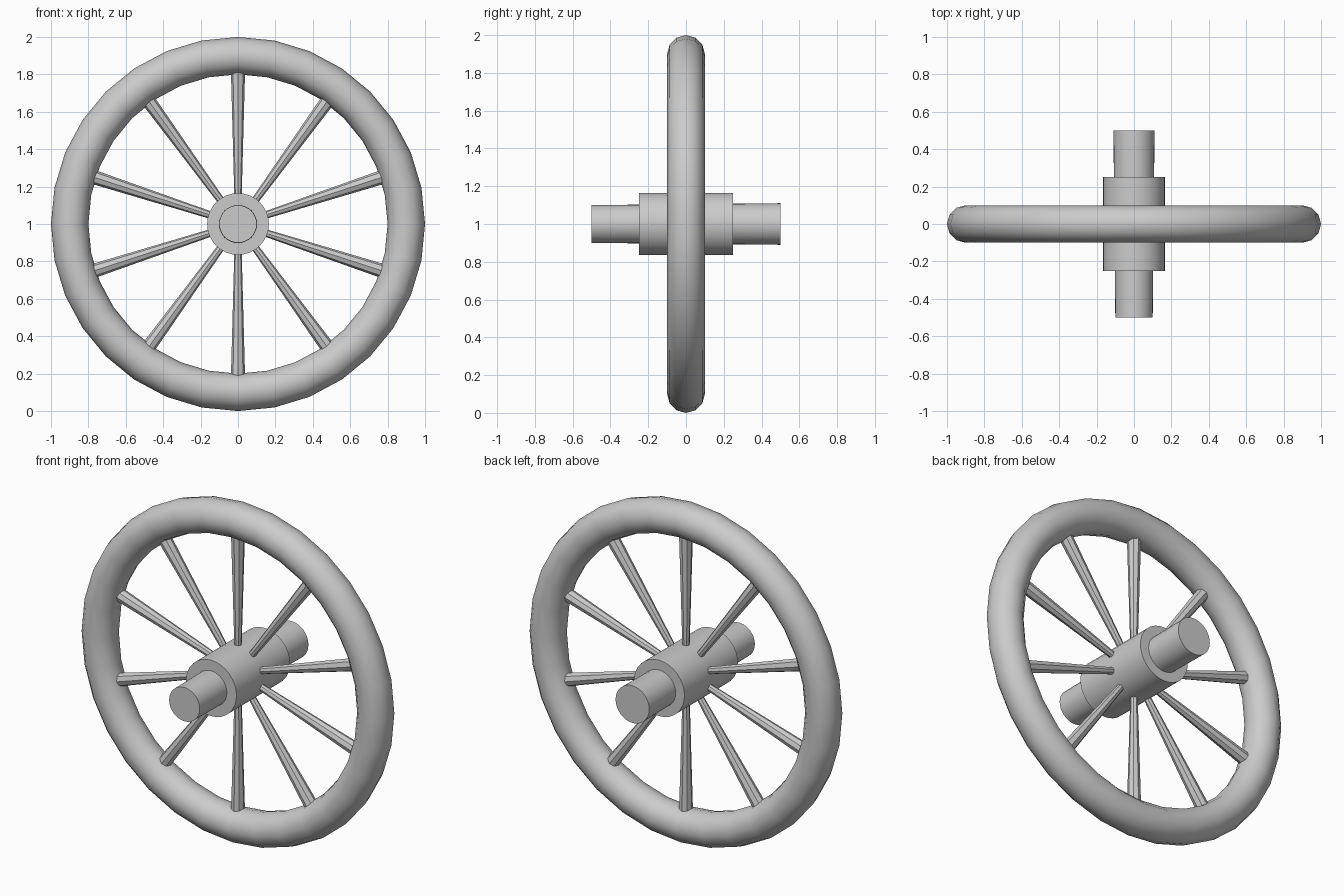
import bpy
import math
from mathutils import Matrix, Vector

cube = bpy.data.objects.get("Cube")
if cube:
    bpy.data.objects.remove(cube, do_unlink=True)

CENTRE = Vector((0, 0, 1))
SPOKES = 10

grey = bpy.data.materials.new("plain grey")
grey.use_nodes = True
grey.diffuse_color = (0.6, 0.6, 0.6, 1)
grey.node_tree.nodes["Principled BSDF"].inputs["Base Color"].default_value = (0.6, 0.6, 0.6, 1)


def finish(name, smooth=True):
    obj = bpy.context.object
    obj.name = name
    obj.data.materials.append(grey)
    if smooth:
        bpy.ops.object.shade_smooth_by_angle(angle=math.radians(35))
    return obj


def rod(name, start, end, r_start, r_end, sides, smooth=True):
    """Tapered cylinder between two points."""
    axis = end - start
    bpy.ops.mesh.primitive_cone_add(vertices=sides, radius1=r_start, radius2=r_end,
                                    depth=axis.length, location=(start + end) / 2,
                                    rotation=axis.to_track_quat('Z', 'Y').to_euler())
    return finish(name, smooth)


# Round rim
bpy.ops.mesh.primitive_torus_add(major_radius=0.9, minor_radius=0.1,
                                 major_segments=32, minor_segments=12,
                                 location=CENTRE, rotation=(math.pi / 2, 0, 0))
finish("rim")

# Hub barrel and the slightly tapered axle through it
along = Vector((0, 1, 0))
rod("hub", CENTRE - along * 0.25, CENTRE + along * 0.25, 0.165, 0.165, 32)
rod("axle", CENTRE - along * 0.5, CENTRE + along * 0.5, 0.1, 0.11, 32)

# Faceted spokes, widening towards the rim
for i in range(SPOKES):
    direction = Matrix.Rotation(math.tau * i / SPOKES, 3, 'Y') @ Vector((0, 0, 1))
    rod(f"spoke_{i + 1}", CENTRE + direction * 0.05, CENTRE + direction * 0.97,
        0.017, 0.042, 8, smooth=False)
